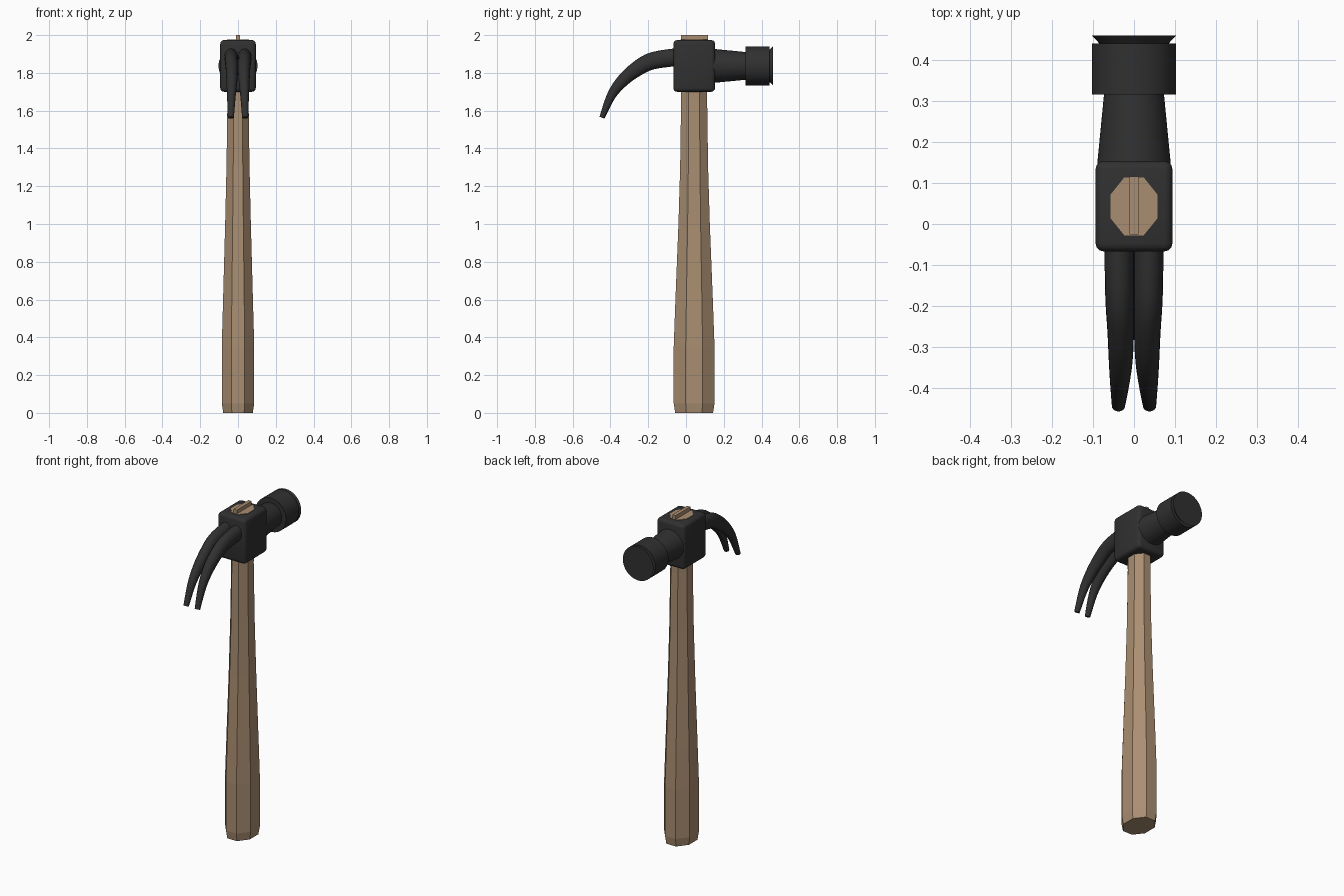
import bpy, bmesh, math
from mathutils import Vector

if "Cube" in bpy.data.objects:
    bpy.data.objects.remove(bpy.data.objects["Cube"])


def material(name, col):
    m = bpy.data.materials.new(name)
    m.diffuse_color = (*col, 1)
    m.use_nodes = True
    m.node_tree.nodes["Principled BSDF"].inputs["Base Color"].default_value = m.diffuse_color
    return m


WOOD = material("brown wood", (0.40, 0.27, 0.165))
STEEL = material("dark steel", (0.03, 0.03, 0.03))


def finish(bm, name, mat, smooth=None):
    bmesh.ops.recalc_face_normals(bm, faces=bm.faces)
    me = bpy.data.meshes.new(name)
    bm.to_mesh(me)
    bm.free()
    ob = bpy.data.objects.new(name, me)
    bpy.context.collection.objects.link(ob)
    me.materials.append(mat)
    if smooth:
        bpy.ops.object.select_all(action='DESELECT')
        ob.select_set(True)
        bpy.context.view_layer.objects.active = ob
        bpy.ops.object.shade_smooth_by_angle(angle=math.radians(smooth))
    return ob


def loft(name, rings, mat, smooth=None):
    """Skin a list of rings (lists of points) and cap both ends."""
    bm = bmesh.new()
    vs = [[bm.verts.new(p) for p in r] for r in rings]
    n = len(vs[0])
    for a, b in zip(vs, vs[1:]):
        for i in range(n):
            j = (i + 1) % n
            bm.faces.new((a[i], a[j], b[j], b[i]))
    bm.faces.new(vs[0])
    bm.faces.new(vs[-1])
    return finish(bm, name, mat, smooth)


def box(name, lo, hi, mat, bevel=0):
    bm = bmesh.new()
    bmesh.ops.create_cube(bm, size=1)
    for v in bm.verts:
        v.co = [(l + h) / 2 + c * (h - l) for l, h, c in zip(lo, hi, v.co)]
    if bevel:
        bmesh.ops.bevel(bm, geom=bm.edges[:], offset=bevel, segments=3,
                        profile=0.5, affect='EDGES')
    return finish(bm, name, mat, 30 if bevel else None)


# Octagonal handle: z, half width x, half depth y
HY = 0.043
profile = [(0, .078, .100), (.05, .086, .108), (.35, .086, .108),
           (.6, .079, .099), (1.0, .068, .083), (1.3, .061, .074),
           (1.65, .056, .069), (1.977, .057, .071)]
k = 1 / math.cos(math.pi / 8)
loft("handle", [[(hx * k * math.cos(a), HY + hy * k * math.sin(a), z)
                 for a in [(i + .5) * math.pi / 4 for i in range(8)]]
                for z, hx, hy in profile], WOOD)

# Wedge driven into the handle top
box("wedge", (-.011, -.026, 1.9), (.011, .116, 2.0), WOOD)

# Head block
box("head_block", (-.094, -.067, 1.70), (.094, .154, 1.974), STEEL, .02)


# Round striking end, turned along y
def turned(name, prof, sides=48):
    loft(name, [[(r * math.cos(t), y, 1.837 + r * math.sin(t))
                 for t in [i * 2 * math.pi / sides for i in range(sides)]]
                for y, r in prof], STEEL, 30)


turned("neck", [(.12, .092), (.155, .089), (.33, .072)])
turned("striking_head", [(.316, .103), (.441, .103), (.4415, .085), (.461, .103)])

# Claw prongs: y, z, centre x, half width, half thickness
claw = [(0, 1.885, .036, .036, .047), (-.07, 1.881, .036, .036, .047),
        (-.183, 1.862, .035, .035, .045), (-.262, 1.820, .0325, .0325, .040),
        (-.336, 1.758, .0325, .029, .033), (-.395, 1.680, .035, .023, .024),
        (-.445, 1.563, .038, .016, .014)]


def spline(p, t):
    """Catmull-Rom through the rows of p."""
    i = min(int(t), len(p) - 2)
    u = t - i
    a, b, c, d = (p[max(0, min(len(p) - 1, i + o))] for o in (-1, 0, 1, 2))
    return [.5 * (2 * q + (r - o) * u + (2 * o - 5 * q + 4 * r - s) * u * u
                  + (3 * q - o - 3 * r + s) * u ** 3)
            for o, q, r, s in zip(a, b, c, d)]


STEPS, SIDES = 30, 20
rows = [spline(claw, (len(claw) - 1) * i / STEPS) for i in range(STEPS + 1)]
for side, label in ((-1, "left"), (1, "right")):
    rings = []
    for i, (y, z, x, w, h) in enumerate(rows):
        p, q = rows[max(i - 1, 0)], rows[min(i + 1, STEPS)]
        tan = Vector((0, q[0] - p[0], q[1] - p[1])).normalized()
        nrm = Vector((0, tan.z, -tan.y))
        rings.append([Vector((side * (x + w * math.cos(t)), y, z))
                      + nrm * h * math.sin(t)
                      for t in [j * 2 * math.pi / SIDES for j in range(SIDES)]])
    loft("claw_" + label, rings, STEEL, 40)
